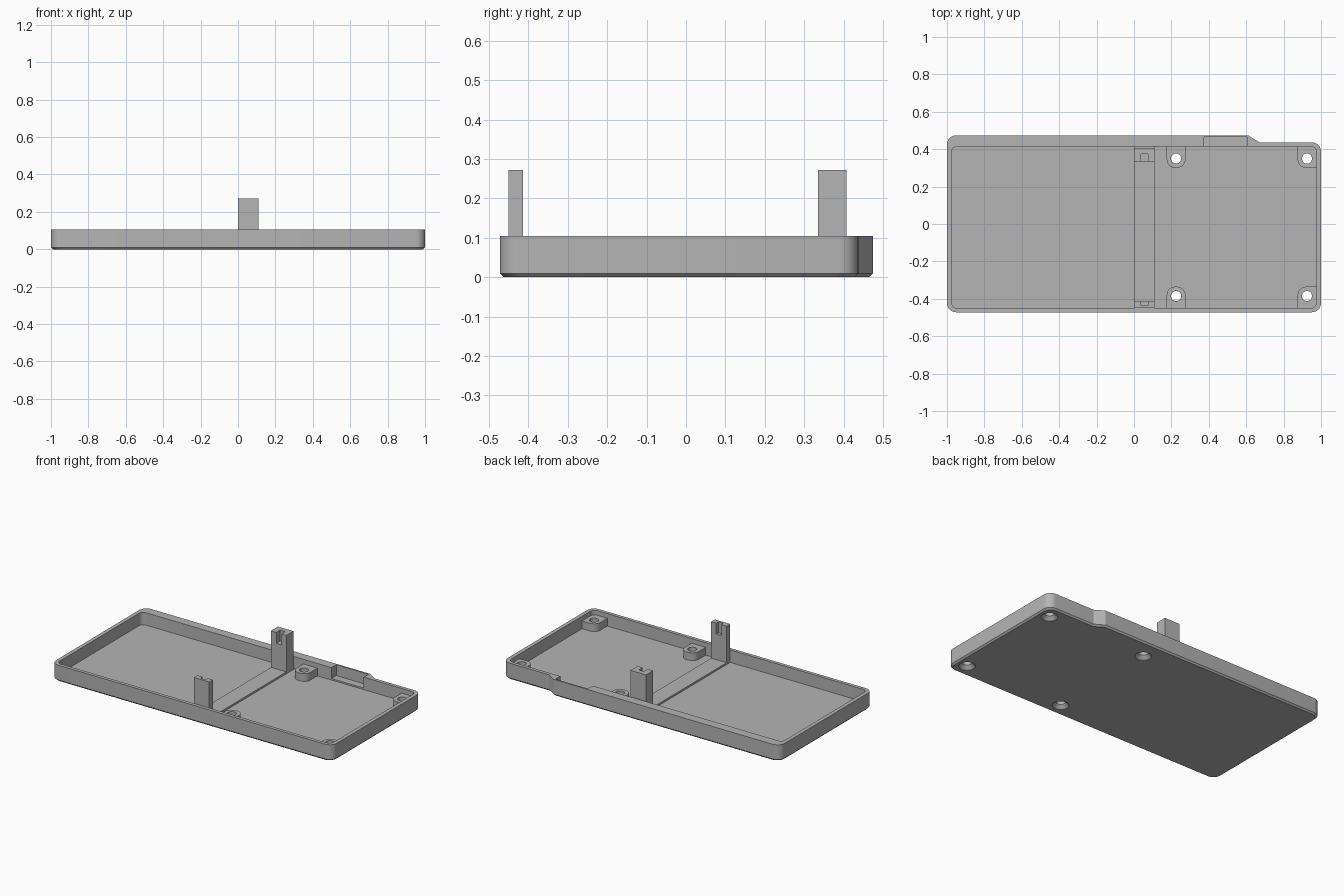
import bpy, bmesh, math
from mathutils import Vector

cube = bpy.data.objects.get("Cube")
if cube:
    bpy.data.objects.remove(cube, do_unlink=True)

grey = bpy.data.materials.new("plain grey")
grey.use_nodes = True
grey.diffuse_color = (0.46, 0.46, 0.46, 1)
grey.node_tree.nodes["Principled BSDF"].inputs["Base Color"].default_value = grey.diffuse_color

RIM, FLOOR, BOSS_TOP, POST_TOP = 0.105, 0.025, 0.075, 0.272
BACK, FRONT = 0.415, -0.45     # inner faces of the long walls
END = 0.975                    # inner face of the short walls


def outline(corners, steps=8):
    """Polygon from (x, y, radius) corners; rounded corners are square."""
    pts = []
    for i, (x, y, r) in enumerate(corners):
        p = Vector((x, y))
        if not r:
            pts.append(p)
            continue
        u = (Vector(corners[i - 1][:2]) - p).normalized()
        v = (Vector(corners[(i + 1) % len(corners)][:2]) - p).normalized()
        for k in range(steps + 1):
            a = math.pi / 2 * k / steps
            pts.append(p + r * (u * (1 - math.sin(a)) + v * (1 - math.cos(a))))
    return pts


def loft(name, rings):
    """Capped solid through (points, z) rings."""
    bm = bmesh.new()
    loops = [[bm.verts.new((p.x, p.y, z)) for p in pts] for pts, z in rings]
    n = len(loops[0])
    for a, b in zip(loops, loops[1:]):
        for i in range(n):
            j = (i + 1) % n
            bm.faces.new((a[i], a[j], b[j], b[i]))
    bm.faces.new(loops[0][::-1])
    bm.faces.new(loops[-1])
    bmesh.ops.recalc_face_normals(bm, faces=bm.faces[:])
    mesh = bpy.data.meshes.new(name)
    bm.to_mesh(mesh)
    bm.free()
    mesh.materials.append(grey)
    obj = bpy.data.objects.new(name, mesh)
    bpy.context.collection.objects.link(obj)
    return obj


def prism(name, corners, z0, z1):
    pts = outline(corners)
    return loft(name, [(pts, z0), (pts, z1)])


def box(name, x0, x1, y0, y1, z0, z1, r=0):
    return prism(name, [(x0, y0, r), (x1, y0, r), (x1, y1, r), (x0, y1, r)], z0, z1)


def select(obj):
    bpy.ops.object.select_all(action='DESELECT')
    obj.select_set(True)
    bpy.context.view_layer.objects.active = obj


def cut(obj, cutter):
    mod = obj.modifiers.new("cut", 'BOOLEAN')
    mod.operation, mod.solver, mod.object = 'DIFFERENCE', 'EXACT', cutter
    select(obj)
    bpy.ops.object.modifier_apply(modifier=mod.name)


def discard(obj):
    bpy.data.objects.remove(obj, do_unlink=True)


# Tray shell with a chamfered foot and a jog in the back wall
shape = outline([(-1, -0.472, 0.05), (1, -0.472, 0.05), (1, 0.437, 0.05),
                 (0.67, 0.437, 0), (0.61, 0.474, 0), (-1, 0.474, 0.05)])
foot = [Vector((p.x * 0.99, p.y * 0.98)) for p in shape]
tray = loft("tray", [(foot, 0), (shape, 0.01), (shape, RIM)])

# Cavity and the pocket in the back wall
for hollow in (box("cavity", -END, END, FRONT, BACK, FLOOR, 0.2, 0.03),
               box("pocket", 0.375, 0.605, BACK - 0.02, 0.464, FLOOR + 0.01, 0.2)):
    cut(tray, hollow)
    discard(hollow)

# Raised strip across the floor
parts = [tray, box("floor_strip", 0, 0.11, FRONT - 0.005, BACK + 0.005, 0.015, FLOOR + 0.012)]


def circle(x, y, r, n=32):
    return [Vector((x + r * math.cos(2 * math.pi * k / n),
                    y + r * math.sin(2 * math.pi * k / n))) for k in range(n)]


# Screw bosses with countersunk through holes
for side, sy, wall in (("back", 0.35, BACK), ("front", -0.385, FRONT)):
    out = math.copysign(1, wall)
    wy, iy = wall + out * 0.008, sy - out * 0.05
    for place, sx in (("middle", 0.225), ("end", 0.925)):
        x0 = sx - 0.05
        x1, r1 = (END + 0.008, 0) if place == "end" else (sx + 0.05, 0.045)
        boss = prism(f"{side}_{place}_screw_boss",
                     [(x0, wy, 0), (x0, iy, 0.045), (x1, iy, r1), (x1, wy, 0)],
                     FLOOR - 0.005, BOSS_TOP)
        wide, narrow = circle(sx, sy, 0.048), circle(sx, sy, 0.027)
        drill = loft("drill", [(wide, -0.01), (wide, 0.002), (narrow, 0.023), (narrow, 0.2)])
        cut(tray, drill)
        cut(boss, drill)
        discard(drill)
        parts.append(boss)

# Slotted posts standing on the strip, slots facing each other
for side, y0, y1, s0, s1 in (("back", 0.335, 0.407, 0.3, 0.375),
                             ("front", FRONT, -0.413, -0.435, -0.38)):
    post = box(f"{side}_post", 0, 0.11, y0, y1, FLOOR, POST_TOP)
    slot = box("slot", 0.038, 0.074, s0, s1, POST_TOP - 0.07, 0.4)
    cut(post, slot)
    discard(slot)
    parts.append(post)

for part in parts:
    select(part)
    bpy.ops.object.shade_smooth_by_angle(angle=math.radians(30))
